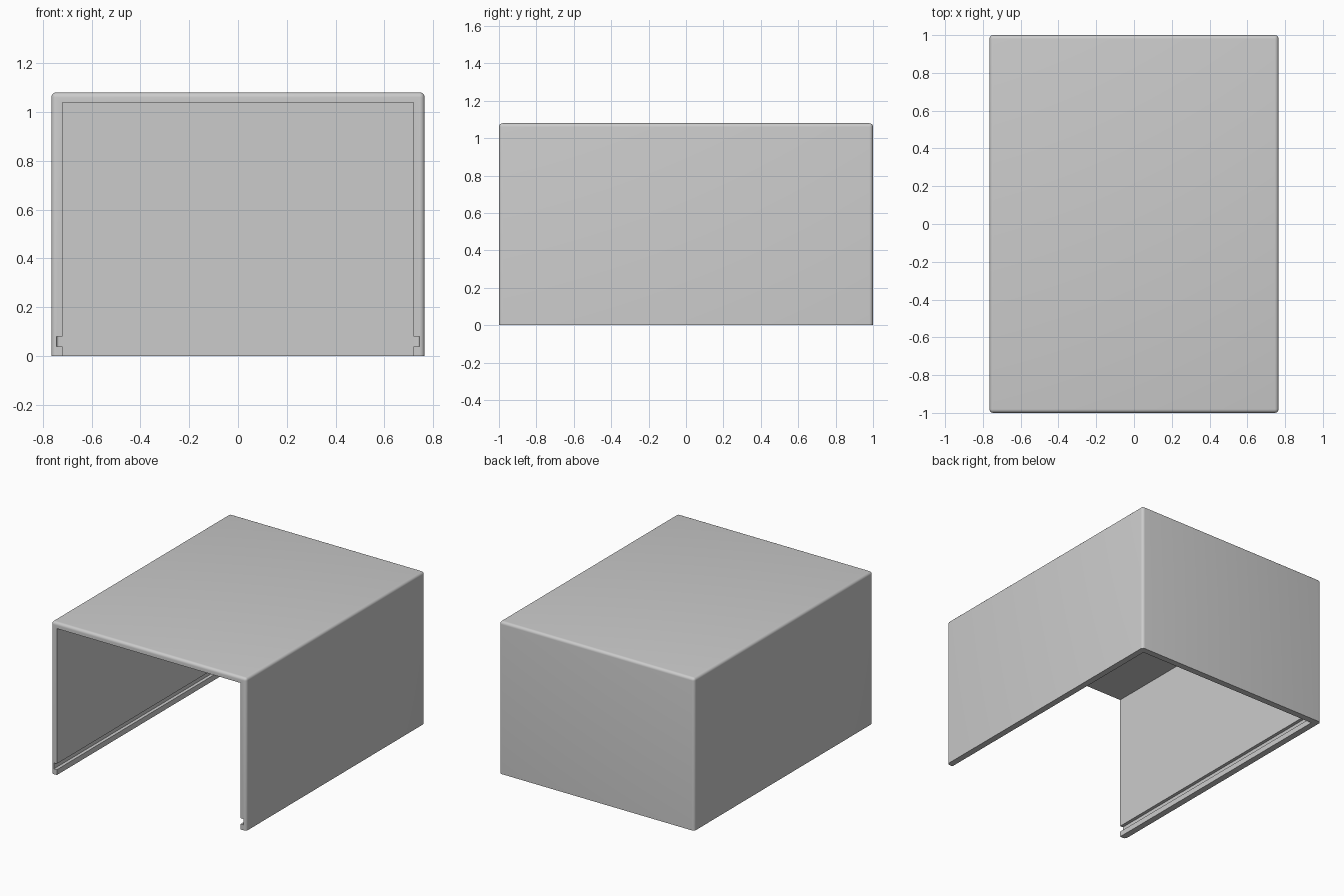
import bpy, bmesh

if "Cube" in bpy.data.objects:
    bpy.data.objects.remove(bpy.data.objects["Cube"])

W, L, H = 0.765, 1.0, 1.08      # half width, half length, height
WALL = 0.045
R = 0.02                        # rounded outer edges

grey = bpy.data.materials.new("plain grey")
grey.diffuse_color = (0.6, 0.6, 0.6, 1)
grey.use_nodes = True
grey.node_tree.nodes["Principled BSDF"].inputs["Base Color"].default_value = grey.diffuse_color


def box(name, lo, hi, radius=0.0, pick=None, segments=5):
    """Box between two corners, with the picked edges rounded."""
    bm = bmesh.new()
    bmesh.ops.create_cube(bm, size=1)
    for v in bm.verts:
        v.co = [(a + b) / 2 + c * (b - a) for a, b, c in zip(lo, hi, v.co)]
    if radius:
        edges = [e for e in bm.edges if pick(e)]
        bmesh.ops.bevel(bm, geom=edges, offset=radius, segments=segments,
                        profile=0.5, affect='EDGES')
    mesh = bpy.data.meshes.new(name)
    bm.to_mesh(mesh)
    bm.free()
    ob = bpy.data.objects.new(name, mesh)
    bpy.context.collection.objects.link(ob)
    mesh.materials.append(grey)
    return ob


def cut(target, cutter):
    mod = target.modifiers.new(cutter.name, 'BOOLEAN')
    mod.operation = 'DIFFERENCE'
    mod.solver = 'EXACT'
    mod.object = cutter
    bpy.context.view_layer.objects.active = target
    bpy.ops.object.modifier_apply(modifier=mod.name)
    bpy.data.objects.remove(cutter)


# outer shell, rounded everywhere except around the open bottom
cover = box("cover", (-W, -L, 0), (W, L, H), R,
            lambda e: max(v.co.z for v in e.verts) > 0.01)

# hollow inside, open at the front and bottom
cut(cover, box("hollow_cutter", (-W + WALL, -L - 0.1, -0.1),
               (W - WALL, L - WALL, H - 0.042)))

# sliding-panel grooves low on each inner side wall, rounded at the back end
for s in (-1, 1):
    x0, x1 = sorted((s * 0.70, s * 0.743))
    cut(cover, box("groove_cutter", (x0, -L - 0.1, 0.038), (x1, L - WALL - 0.004, 0.08),
                   0.01, lambda e: all(v.co.y > 0 and abs(v.co.x) > 0.72 for v in e.verts)))

# smooth rounded edges, flat walls
bpy.ops.object.select_all(action='DESELECT')
cover.select_set(True)
bpy.context.view_layer.objects.active = cover
bpy.ops.object.shade_smooth_by_angle(angle=0.52)
